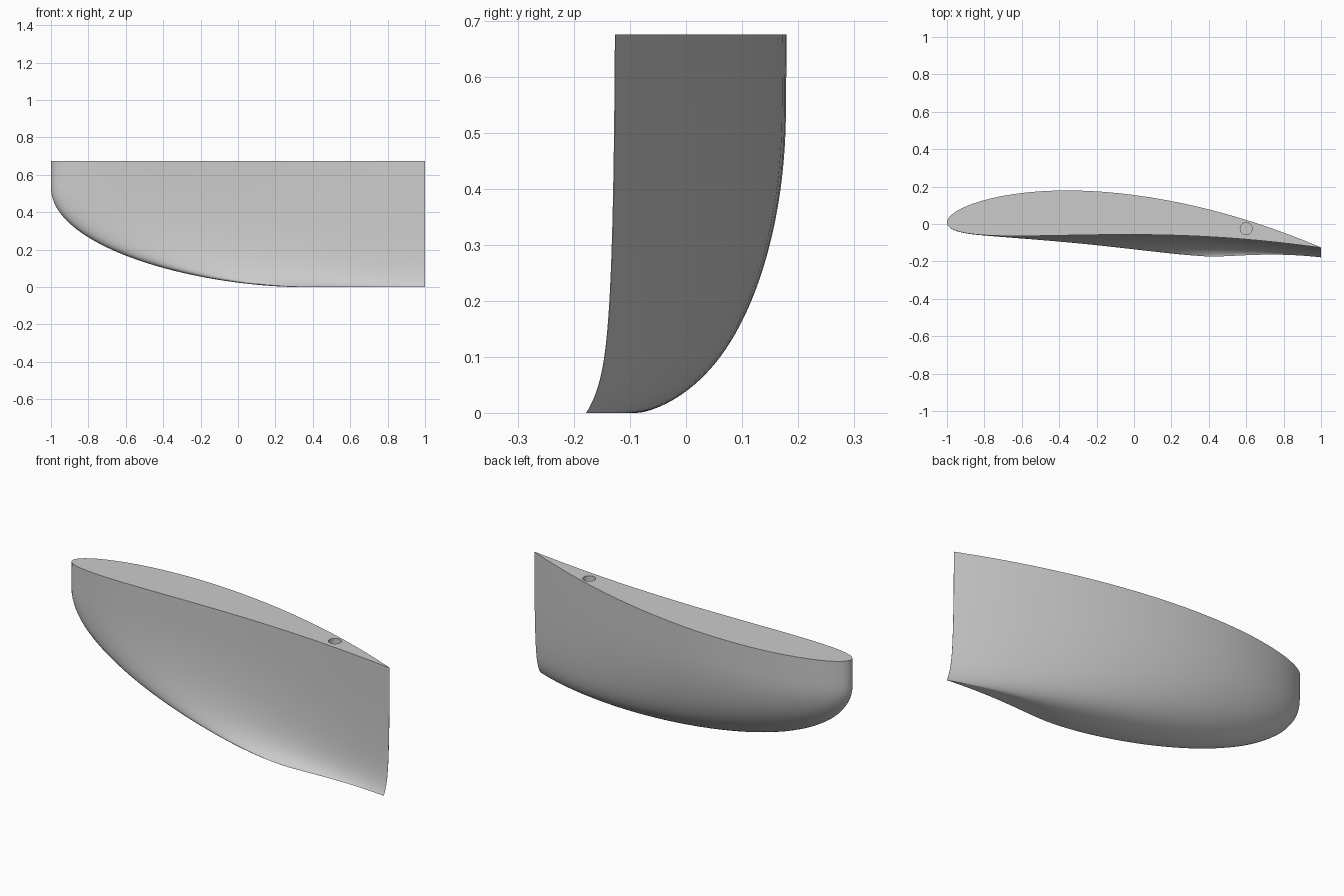
import bpy
import bmesh
import math

cube = bpy.data.objects.get("Cube")
if cube:
    bpy.data.objects.remove(cube, do_unlink=True)

HEIGHT = 0.675
ROWS, SIDE = 44, 36

grey = bpy.data.materials.new("plain_grey")
grey.use_nodes = True
grey.diffuse_color = (0.6, 0.6, 0.6, 1)
grey.node_tree.nodes["Principled BSDF"].inputs["Base Color"].default_value = (0.6, 0.6, 0.6, 1)


def half_thickness(u):
    """Rounded-nose foil thickness for a chord of 2."""
    return 1.2 * (0.2969 * math.sqrt(u) - 0.126 * u - 0.3516 * u**2
                  + 0.2843 * u**3 - 0.1030 * u**4)


def section(z):
    """Closed foil outline, shrunk and drooped toward the tip."""
    grow = (1 - max(0, 1 - z / 0.53) ** 2) ** 0.57
    scale = 0.335 + 0.665 * grow
    droop = 0.5 * math.exp(-z / 0.05) + 0.5 * math.exp(-z / 0.22)
    tail_y = -0.125 - 0.053 * droop
    ring = []
    for i in range(-SIDE, SIDE + 1):
        u = (1 - math.cos(math.pi * i / SIDE)) / 2
        camber = 0.135 * (1 - u) + 0.432 * u * (1 - u)
        y = camber + math.copysign(half_thickness(u), i)
        ring.append((1 - 2 * scale * (1 - u),
                     tail_y + scale * y - 0.02 * (1 - grow) * (1 - u), z))
    return ring


# Wing tip: lofted foil sections with flat end caps
bm = bmesh.new()
rings = [[bm.verts.new(p) for p in section(HEIGHT * (r / ROWS) ** 2)]
         for r in range(ROWS + 1)]
for low, high in zip(rings, rings[1:]):
    for i in range(len(low)):
        j = (i + 1) % len(low)
        bm.faces.new((low[i], low[j], high[j], high[i]))
bm.faces.new(rings[0])
bm.faces.new(rings[-1])
bmesh.ops.recalc_face_normals(bm, faces=bm.faces)
mesh = bpy.data.meshes.new("wing_tip")
bm.to_mesh(mesh)
bm.free()
mesh.materials.append(grey)
wing = bpy.data.objects.new("wing_tip", mesh)
bpy.context.collection.objects.link(wing)

# Round peg hole in the flat top
bpy.ops.mesh.primitive_cylinder_add(vertices=32, radius=0.032, depth=0.3,
                                    location=(0.6, -0.025, HEIGHT))
cutter = bpy.context.object
cutter.name = "hole_cutter"
cutter.hide_render = True
cutter.data.materials.append(grey)

bpy.ops.object.select_all(action="DESELECT")
wing.select_set(True)
bpy.context.view_layer.objects.active = wing
cut = wing.modifiers.new("peg_hole", "BOOLEAN")
cut.operation = "DIFFERENCE"
cut.solver = "EXACT"
cut.object = cutter
bpy.ops.object.modifier_apply(modifier=cut.name)
bpy.data.objects.remove(cutter, do_unlink=True)
bpy.ops.object.shade_smooth_by_angle(angle=math.radians(40))
